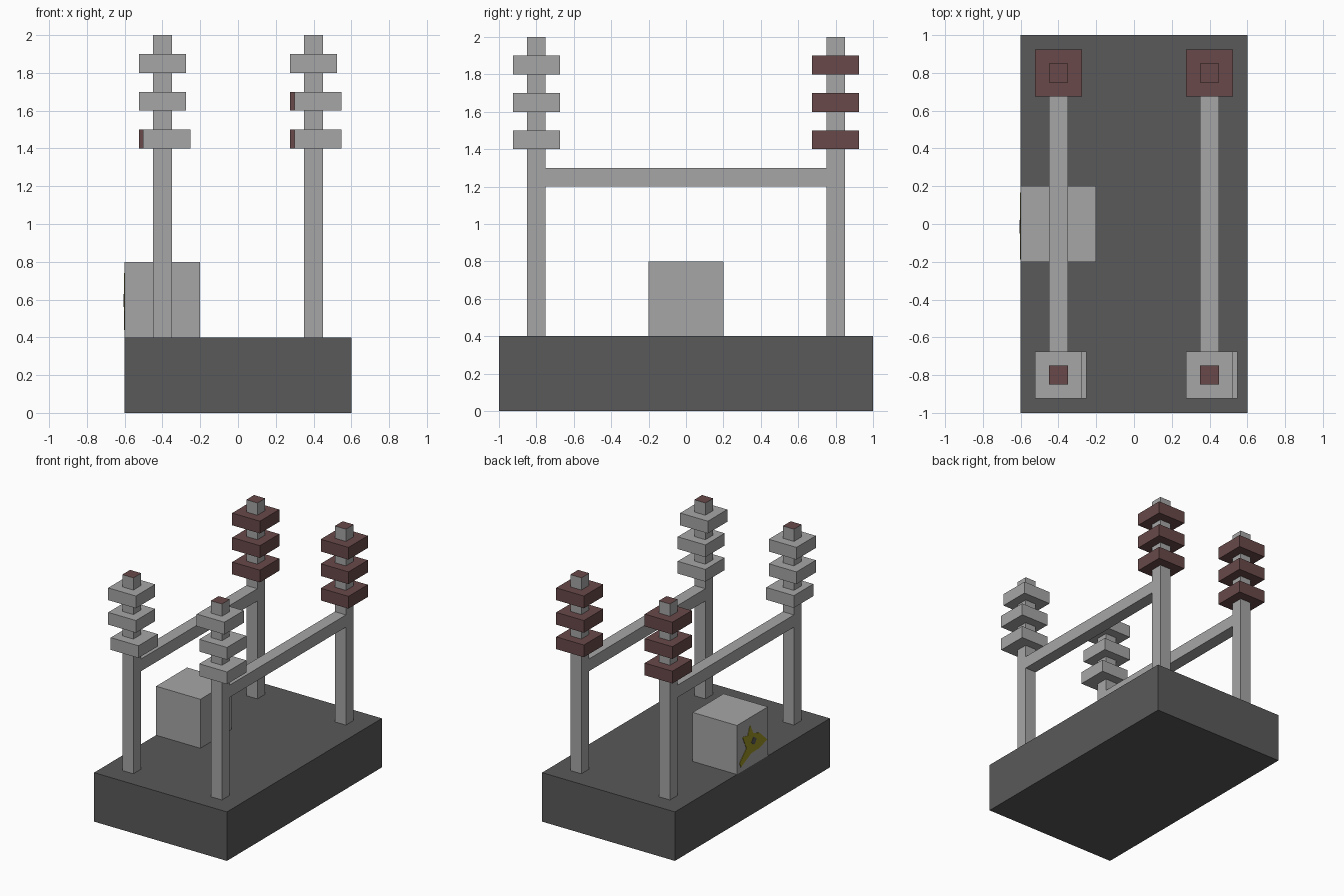
import bpy, bmesh

if "Cube" in bpy.data.objects:
    bpy.data.objects.remove(bpy.data.objects["Cube"])


def material(name, r, g, b):
    m = bpy.data.materials.new(name)
    m.diffuse_color = (r, g, b, 1)
    m.use_nodes = True
    m.node_tree.nodes["Principled BSDF"].inputs["Base Color"].default_value = m.diffuse_color
    return m


GREY = material("light_grey", 0.38, 0.38, 0.38)
DARK = material("dark_grey", 0.10, 0.10, 0.10)
BROWN = material("red_brown", 0.14, 0.066, 0.066)
YELLOW = material("warning_yellow", 0.32, 0.29, 0.02)


def finish(name, bm, *mats):
    me = bpy.data.meshes.new(name)
    bmesh.ops.recalc_face_normals(bm, faces=bm.faces)
    bm.to_mesh(me)
    bm.free()
    for m in mats:
        me.materials.append(m)
    ob = bpy.data.objects.new(name, me)
    bpy.context.collection.objects.link(ob)
    return ob


def box(name, centre, size, *mats):
    bm = bmesh.new()
    bmesh.ops.create_cube(bm, size=1)
    for v in bm.verts:
        v.co = [c + s * k for c, s, k in zip(centre, size, v.co)]
    return finish(name, bm, *mats)


def side_plate(name, points, x, depth, mat):
    """Thin plate facing -x, outlined by (y, z) points."""
    bm = bmesh.new()
    face = bm.faces.new([bm.verts.new((x, y, z)) for y, z in points])
    ext = bmesh.ops.extrude_face_region(bm, geom=[face])["geom"]
    for v in ext:
        if isinstance(v, bmesh.types.BMVert):
            v.co.x -= depth
    return finish(name, bm, mat)


# Base slab and equipment box
box("base", (0, 0, 0.2), (1.2, 2, 0.4), DARK)
box("equipment_box", (-0.4, 0, 0.6), (0.4, 0.4, 0.4), GREY)

# Worn warning patch on the outer side of the box
patch = [(.42, .85), (.52, .65), (.72, .58), (.97, .35), (.72, .27),
         (.45, .26), (.12, .1), (.08, .2), (.3, .42), (.17, .7), (.34, .66)]
side_plate("warning_patch", [(0.2 - 0.4 * u, 0.4 + 0.4 * v) for u, v in patch],
           -0.6, 0.003, YELLOW)
side_plate("warning_spot", [(0.02, 0.59), (-0.02, 0.56), (-0.05, 0.6), (-0.01, 0.63)],
           -0.6, 0.005, DARK)

# Front insulator plates that sit slightly off centre: (side, level)
shifted = {(-1, 0), (1, 0), (1, 1)}

for sx, side in ((-1, "left"), (1, "right")):
    x = 0.4 * sx
    # Cross beam between the front and back posts
    box(f"beam_{side}", (x, 0, 1.25), (0.1, 1.5, 0.1), GREY)
    for sy, end in ((-1, "front"), (1, "back")):
        y = 0.8 * sy
        # Post with a brown top face
        post = box(f"post_{end}_{side}", (x, y, 1.2), (0.1, 0.1, 1.6), GREY, BROWN)
        for p in post.data.polygons:
            p.material_index = int(p.normal.z > 0.5)
        # Stack of insulator plates
        for level in range(3):
            dx = 0.023 if sy < 0 and (sx, level) in shifted else 0
            box(f"insulator_{end}_{side}_{level + 1}",
                (x + dx, y, 1.45 + 0.2 * level), (0.25, 0.25, 0.1),
                GREY if sy < 0 else BROWN)
